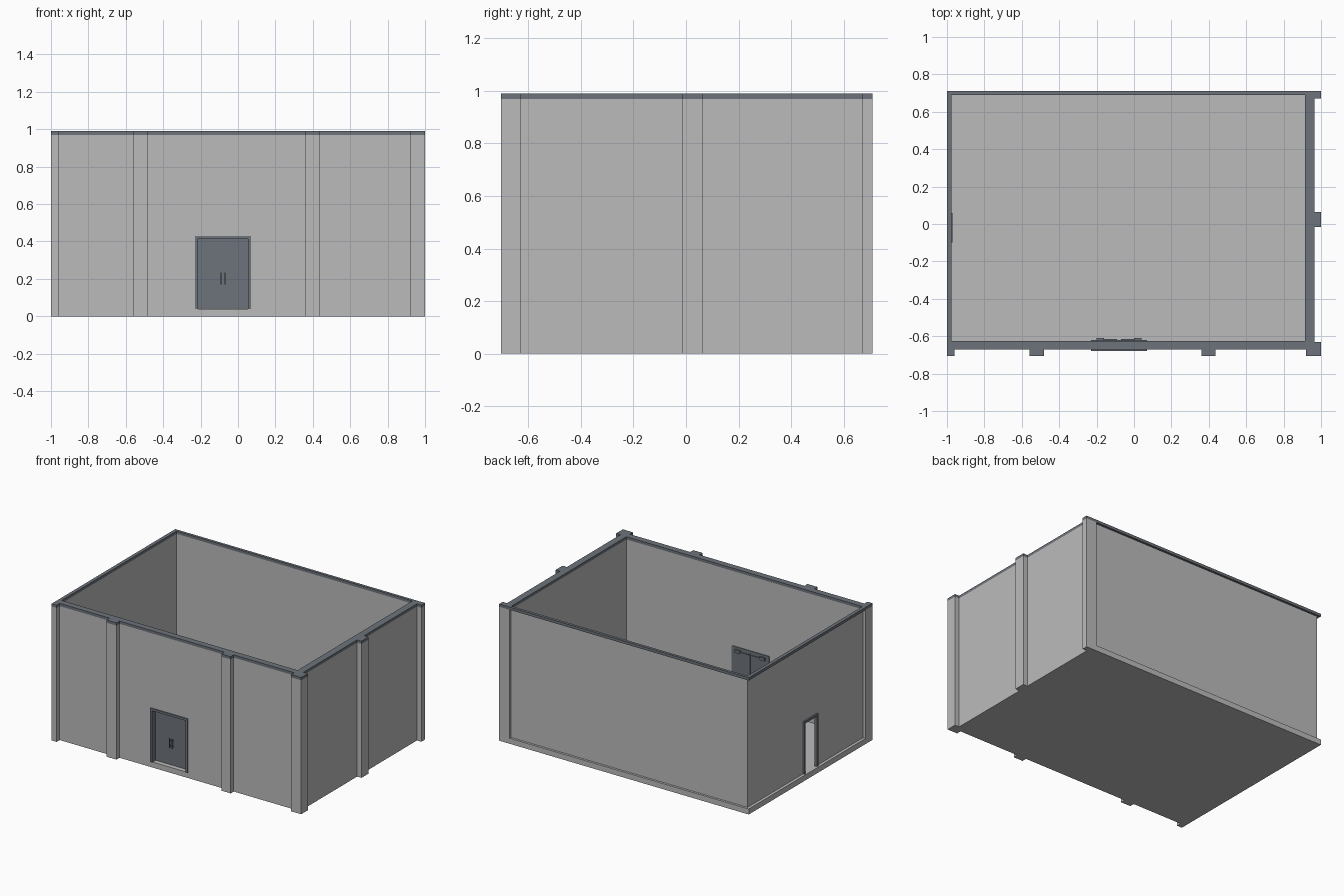
import bpy

if "Cube" in bpy.data.objects:
    bpy.data.objects.remove(bpy.data.objects["Cube"])


def material(name, r, g, b):
    m = bpy.data.materials.new(name)
    m.diffuse_color = (r, g, b, 1)
    m.use_nodes = True
    m.node_tree.nodes["Principled BSDF"].inputs["Base Color"].default_value = m.diffuse_color
    return m


GREY = material("wall_grey", 0.50, 0.50, 0.50)
SLATE = material("slate_blue", 0.155, 0.175, 0.20)


def box(name, x, y, z, mat):
    """Box from (min, max) ranges on each axis."""
    verts = [(a, b, c) for c in z for b in y for a in x]
    faces = [(0, 2, 3, 1), (4, 5, 7, 6), (0, 1, 5, 4),
             (1, 3, 7, 5), (3, 2, 6, 7), (2, 0, 4, 6)]
    me = bpy.data.meshes.new(name)
    me.from_pydata(verts, [], faces)
    me.materials.append(mat)
    ob = bpy.data.objects.new(name, me)
    bpy.context.collection.objects.link(ob)
    return ob


def cut(target, name, x, y, z):
    """Boolean opening through a wall."""
    c = box(name, x, y, z, GREY)
    c.hide_render = True
    c.hide_set(True)
    mod = target.modifiers.new("opening", 'BOOLEAN')
    mod.operation = 'DIFFERENCE'
    mod.solver = 'EXACT'
    mod.object = c


FLOOR, EAVE, TOP = 0.04, 0.97, 0.99
FRONT, FRONT_IN = -0.67, -0.625
RIGHT, RIGHT_IN = 0.965, 0.915
LEFT_IN, BACK_IN = -0.975, 0.69

# floor slab, stopping at the inner faces of the thick walls
box("floor_slab", (-1, RIGHT_IN), (FRONT_IN, 0.71), (0, FLOOR), GREY)

# thick front and right walls, thin left and back walls
front = box("front_wall", (-1, RIGHT), (FRONT, FRONT_IN), (0, EAVE), GREY)
box("right_wall", (RIGHT_IN, RIGHT), (FRONT_IN, 0.71), (0, EAVE), GREY)
left = box("left_wall", (LEFT_IN - 0.004, LEFT_IN), (FRONT_IN, BACK_IN + 0.004), (FLOOR, EAVE), GREY)
box("back_wall", (LEFT_IN, RIGHT_IN), (BACK_IN, BACK_IN + 0.004), (FLOOR, EAVE), GREY)

# dark coping along the wall tops
box("front_coping", (-1, RIGHT), (FRONT, FRONT_IN), (EAVE, TOP), SLATE)
box("right_coping", (RIGHT_IN, RIGHT), (FRONT_IN, 0.71), (EAVE, TOP), SLATE)
box("left_coping", (-1, LEFT_IN), (FRONT_IN, 0.71), (EAVE, TOP), SLATE)
box("back_coping", (LEFT_IN, RIGHT_IN), (BACK_IN, 0.71), (EAVE, TOP), SLATE)

# pilasters with coping caps: front row, right row, and the shared corner
pilasters = [((a, b), (-0.705, FRONT)) for a, b in
             ((-1, -0.96), (-0.56, -0.48), (0.36, 0.435), (0.92, 1))]
pilasters += [((RIGHT, 1), r) for r in ((FRONT, -0.63), (-0.015, 0.065), (0.67, 0.71))]
for i, (x, y) in enumerate(pilasters):
    box(f"pilaster_{i}", x, y, (0, EAVE), GREY)
    box(f"pilaster_cap_{i}", x, y, (EAVE, TOP), SLATE)

# front double door: opening, frame and two recessed leaves
X0, X1, HEAD, F = -0.23, 0.07, 0.43, 0.016
MID = (X0 + X1) / 2
cut(front, "front_door_cutter", (X0 + 0.002, X1 - 0.002), (-0.75, -0.55), (FLOOR, HEAD - 0.002))
FY = (-0.678, -0.62)
box("front_frame_left", (X0, X0 + F), FY, (FLOOR, HEAD), SLATE)
box("front_frame_right", (X1 - F, X1), FY, (FLOOR, HEAD), SLATE)
box("front_frame_head", (X0 + F, X1 - F), FY, (HEAD - F, HEAD), SLATE)
for side, s in (("left", -1), ("right", 1)):
    def span(a, b):
        return tuple(sorted((MID + s * a, MID + s * b)))
    box(f"door_leaf_{side}", span(0.001, 0.134), (-0.64, -0.622), (FLOOR + 0.002, HEAD - F), SLATE)
    # pull handle outside, closer arm and body inside
    box(f"pull_{side}", span(0.008, 0.014), (-0.658, -0.651), (0.17, 0.235), SLATE)
    for z in (0.18, 0.22):
        box(f"pull_mount_{side}", span(0.009, 0.013), (-0.652, -0.64), (z, z + 0.006), SLATE)
    box(f"closer_arm_{side}", span(0.01, 0.12), (-0.622, -0.615), (0.395, 0.402), SLATE)
    box(f"closer_body_{side}", span(0.08, 0.12), (-0.622, -0.61), (0.39, 0.412), SLATE)

# open side doorway in the left wall with a dark frame
Y0, Y1 = -0.10, 0.06
cut(left, "side_door_cutter", (-1.1, -0.9), (Y0 + 0.002, Y1 - 0.002), (FLOOR - 0.01, HEAD - 0.012))
SX = (-0.99, LEFT_IN + 0.004)
box("side_frame_front", SX, (Y0, Y0 + F), (FLOOR, HEAD - 0.01), SLATE)
box("side_frame_back", SX, (Y1 - F, Y1), (FLOOR, HEAD - 0.01), SLATE)
box("side_frame_head", SX, (Y0 + F, Y1 - F), (HEAD - 0.01 - F, HEAD - 0.01), SLATE)
